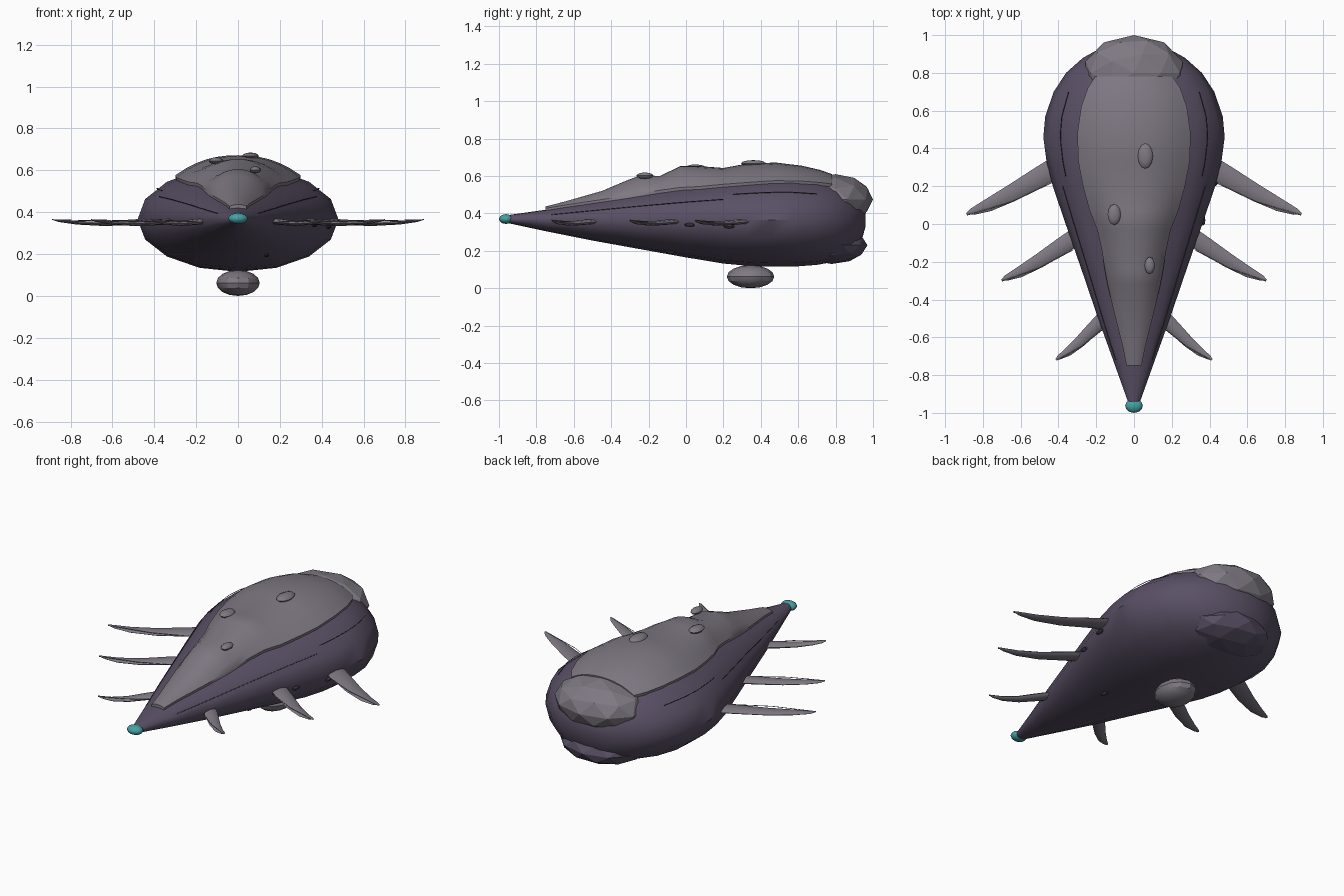
import bpy, bmesh, math
from mathutils import Vector

if "Cube" in bpy.data.objects:
    bpy.data.objects.remove(bpy.data.objects["Cube"])


def material(name, color):
    m = bpy.data.materials.new(name)
    m.diffuse_color = (*color, 1)
    m.use_nodes = True
    m.node_tree.nodes["Principled BSDF"].inputs["Base Color"].default_value = m.diffuse_color
    return m


HULL = material("dark_hide", (0.10, 0.08, 0.13))
PLATE = material("pale_shell", (0.21, 0.19, 0.225))
GLOW = material("teal", (0.06, 0.36, 0.37))
DARK = material("seam", (0.05, 0.04, 0.06))


def make(name, bm, mat, angle=None):
    bmesh.ops.recalc_face_normals(bm, faces=bm.faces)
    me = bpy.data.meshes.new(name)
    bm.to_mesh(me)
    bm.free()
    ob = bpy.data.objects.new(name, me)
    bpy.context.collection.objects.link(ob)
    me.materials.append(mat)
    if angle:
        bpy.ops.object.select_all(action='DESELECT')
        ob.select_set(True)
        bpy.context.view_layer.objects.active = ob
        bpy.ops.object.shade_smooth_by_angle(angle=math.radians(angle))
    return ob


def loft(name, rings, mat, angle=None):
    bm = bmesh.new()
    vs = [[bm.verts.new(p) for p in r] for r in rings]
    n = len(vs[0])
    for a, b in zip(vs, vs[1:]):
        for i in range(n):
            bm.faces.new((a[i], a[(i + 1) % n], b[(i + 1) % n], b[i]))
    bm.faces.new(vs[0])
    bm.faces.new(vs[-1])
    return make(name, bm, mat, angle)


def ball(name, loc, rad, mat, seg=10, rings=6, angle=None, ico=False):
    bm = bmesh.new()
    if ico:
        bmesh.ops.create_icosphere(bm, subdivisions=2, radius=1)
    else:
        bmesh.ops.create_uvsphere(bm, u_segments=seg, v_segments=rings, radius=1)
    for v in bm.verts:
        v.co = Vector(loc) + Vector(v.co[i] * rad[i] for i in range(3))
    return make(name, bm, mat, angle)


def tube(name, pts, r, mat):
    cu = bpy.data.curves.new(name, 'CURVE')
    cu.dimensions = '3D'
    cu.bevel_depth = r
    cu.bevel_resolution = 0
    s = cu.splines.new('POLY')
    s.points.add(len(pts) - 1)
    for p, c in zip(s.points, pts):
        p.co = (*c, 1)
    cu.materials.append(mat)
    ob = bpy.data.objects.new(name, cu)
    bpy.context.collection.objects.link(ob)


def table(rows, y):
    for a, b in zip(rows, rows[1:]):
        if y <= b[0]:
            t = (y - a[0]) / (b[0] - a[0])
            return [p + (q - p) * t for p, q in zip(a, b)][1:]
    return rows[-1][1:]


# teardrop hull: y, half width, top, bottom
MID = 0.365
hull = [(-0.96, 0.025, 0.39, 0.35), (-0.75, 0.10, 0.42, 0.305), (-0.5, 0.19, 0.47, 0.255),
        (-0.25, 0.275, 0.52, 0.21), (0, 0.362, 0.565, 0.165), (0.2, 0.43, 0.595, 0.132),
        (0.33, 0.463, 0.61, 0.12), (0.46, 0.48, 0.62, 0.115), (0.57, 0.47, 0.62, 0.115),
        (0.7, 0.425, 0.605, 0.125), (0.8, 0.36, 0.575, 0.143), (0.88, 0.27, 0.535, 0.175),
        (0.935, 0.17, 0.47, 0.24), (0.96, 0.06, 0.40, 0.33)]


def hull_point(y, a):
    w, top, bot = table(hull, y)
    s = math.sin(a)
    return (w * math.cos(a), y, MID + s * (top - MID if s > 0 else MID - bot))


loft("hull", [[hull_point(r[0], i * math.tau / 16) for i in range(16)] for r in hull], HULL, 40)

# undulating dorsal shell: y, half width, crest height
shell = [(-0.75, 0.04, 0.437), (-0.65, 0.06, 0.463), (-0.45, 0.11, 0.52), (-0.32, 0.14, 0.575),
         (-0.24, 0.155, 0.605), (-0.14, 0.17, 0.60), (-0.03, 0.195, 0.653), (0.07, 0.235, 0.653),
         (0.2, 0.27, 0.643), (0.33, 0.295, 0.667), (0.48, 0.30, 0.672), (0.62, 0.28, 0.655),
         (0.72, 0.245, 0.632), (0.78, 0.205, 0.61)]
rings = []
for y, w, crest in shell:
    hw, top, _ = table(hull, y)
    edge = MID + (top - MID) * math.sqrt(1 - (w / hw) ** 2) + 0.012
    ring = [(w * 0.97, y, edge - 0.05)]
    for i in range(13):
        t = 1 - i / 6
        ring.append((w * t, y, edge + (crest - edge) * (1 - abs(t) ** 2.3)))
    ring.append((-w * 0.97, y, edge - 0.05))
    rings.append(ring)
loft("dorsal_shell", rings, PLATE, 45)

# faceted lumps at the rear, belly pod, nose bulb
ball("rear_cap", (0, 0.80, 0.475), (0.27, 0.20, 0.135), PLATE, ico=True)
ball("rear_lower_lump", (0, 0.78, 0.23), (0.25, 0.19, 0.10), HULL, ico=True)
ball("belly_pod", (0, 0.345, 0.062), (0.104, 0.127, 0.062), PLATE, 12, 8, 30)
ball("nose_bulb", (0, -0.962, 0.37), (0.047, 0.038, 0.026), GLOW, 12, 8, 40)

# shell nodules
for k, (x, y, z, rx, ry) in enumerate([(0.06, 0.36, 0.668, 0.04, 0.067),
                                       (-0.105, 0.05, 0.645, 0.035, 0.055),
                                       (0.083, -0.22, 0.602, 0.027, 0.045)]):
    ball(f"shell_nodule_{k}", (x, y, z), (rx, ry, 0.017), PLATE, 12, 6, 40)

# swept side fins: base, tip, chord
fins = [((0.45, 0.275), (0.885, 0.05), 0.115), ((0.345, -0.095), (0.70, -0.30), 0.095),
        ((0.19, -0.53), (0.412, -0.72), 0.075)]
for k, (b, t, chord) in enumerate(fins):
    b, t = Vector((*b, 0)), Vector((*t, 0))
    d = t - b
    n = Vector((-d.y, d.x, 0)).normalized()
    for side, label in ((1, "right"), (-1, "left")):
        rings = []
        for f, c, th, z, bow in [(-0.2, 1, 0.014, 0.358, 0.008), (0.1, 0.95, 0.014, 0.352, 0),
                                 (0.45, 0.80, 0.011, 0.345, -0.008), (0.75, 0.6, 0.008, 0.349, -0.008),
                                 (0.93, 0.33, 0.005, 0.358, 0), (1.0, 0.06, 0.002, 0.365, 0.004)]:
            p = b + d * f + n * bow
            ring = []
            for i in range(8):
                a = i * math.tau / 8
                q = p + n * (c * chord / 2 * math.cos(a))
                ring.append((q.x * side, q.y, z + th * math.sin(a)))
            rings.append(ring)
        loft(f"fin_{k}_{label}", rings, PLATE, 40)
        rib = [b + d * f - n * (chord * w) for f, w in ((0, 0.5), (0.5, 0.44), (1, 0.03))]
        tube(f"fin_rib_{k}_{label}", [(p.x * side, p.y, 0.352 + 0.006 * i)
                                      for i, p in enumerate(rib)], 0.002, PLATE)

# thin hull seams following the surface
for k, (y0, y1, a) in enumerate([(-0.72, 0.2, 0.5), (0.25, 0.7, 0.62)]):
    for side in (1, -1):
        pts = []
        for i in range(11):
            x, y, z = hull_point(y0 + (y1 - y0) * i / 10, a)
            pts.append((x * side, y, z))
        tube(f"hull_seam_{k}_{side}", pts, 0.002, DARK)

# small vents low on the right flank
for k, (y, a) in enumerate([(0.02, -0.13), (0.23, -0.15), (-0.08, -1.15)]):
    ball(f"flank_vent_{k}", hull_point(y, a), (0.012, 0.03, 0.010), DARK, 8, 6)
